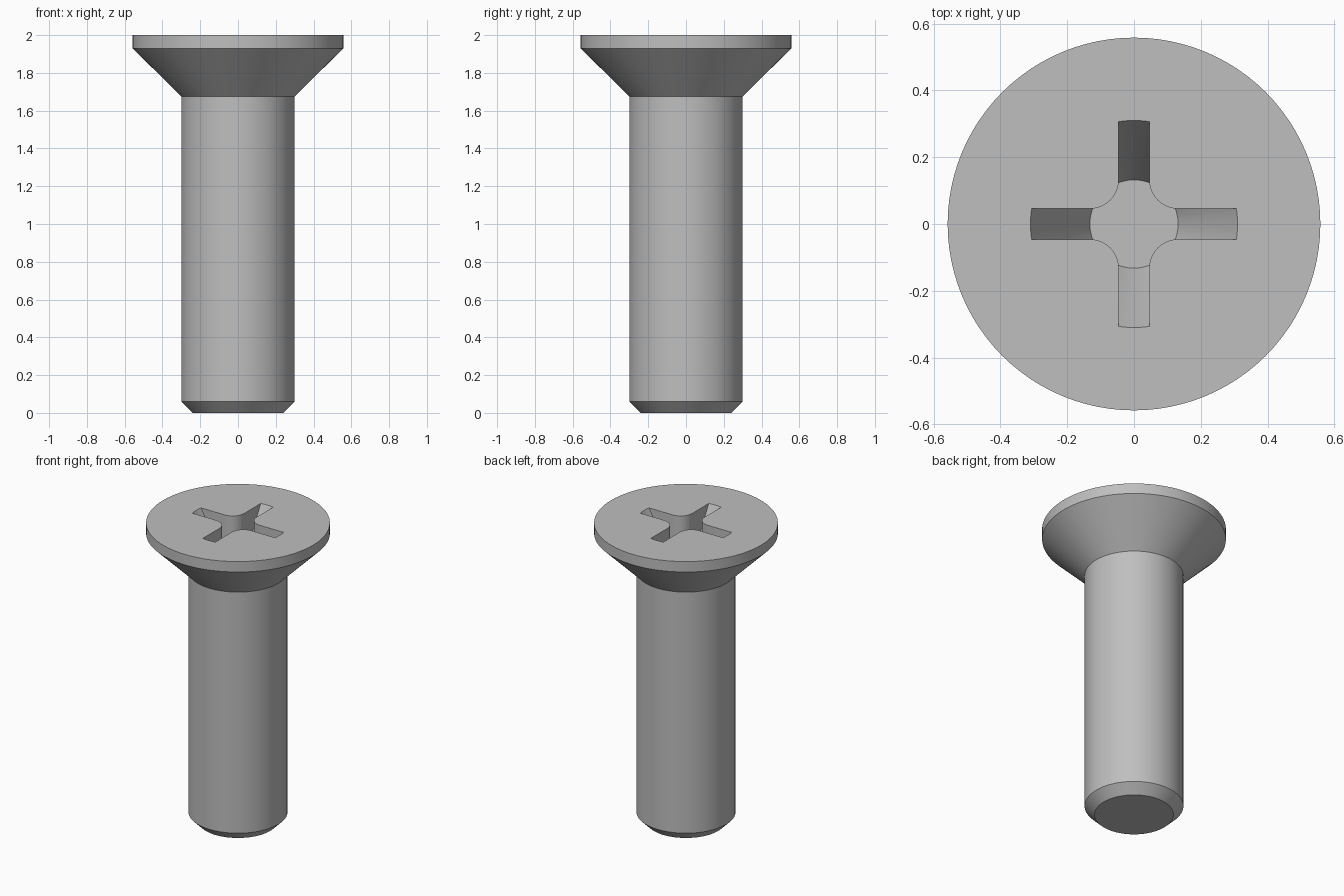
import bpy, bmesh, math

if "Cube" in bpy.data.objects:
    bpy.data.objects.remove(bpy.data.objects["Cube"], do_unlink=True)

STEEL = bpy.data.materials.new("grey steel")
STEEL.use_nodes = True
GREY = (0.52, 0.52, 0.52, 1)
STEEL.diffuse_color = GREY
STEEL.node_tree.nodes["Principled BSDF"].inputs["Base Color"].default_value = GREY


def make_object(name, bm):
    bmesh.ops.recalc_face_normals(bm, faces=bm.faces)
    mesh = bpy.data.meshes.new(name)
    bm.to_mesh(mesh)
    bm.free()
    mesh.materials.append(STEEL)
    obj = bpy.data.objects.new(name, mesh)
    bpy.context.collection.objects.link(obj)
    return obj


def stack(name, rings):
    """Closed solid through a list of outlines, capped at both ends."""
    bm = bmesh.new()
    loops = [[bm.verts.new(p) for p in ring] for ring in rings]
    n = len(loops[0])
    for low, high in zip(loops, loops[1:]):
        for i in range(n):
            j = (i + 1) % n
            bm.faces.new((low[i], low[j], high[j], high[i]))
    bm.faces.new(loops[0])
    bm.faces.new(loops[-1])
    return make_object(name, bm)


def circle(r, z, n=96):
    return [(r * math.cos(math.tau * i / n), r * math.sin(math.tau * i / n), z)
            for i in range(n)]


def boolean(target, cutter, operation):
    mod = target.modifiers.new("recess", "BOOLEAN")
    mod.operation = operation
    mod.solver = "EXACT"
    mod.object = cutter
    bpy.ops.object.select_all(action="DESELECT")
    bpy.context.view_layer.objects.active = target
    target.select_set(True)
    bpy.ops.object.modifier_apply(modifier=mod.name)
    bpy.data.objects.remove(cutter, do_unlink=True)


# Chamfered shank and countersunk head, turned as one solid
PROFILE = [(0.24, 0), (0.30, 0.06), (0.30, 1.675), (0.558, 1.93), (0.558, 2.0)]
screw = stack("countersunk_screw", [circle(r, z) for r, z in PROFILE])

# Cross outline with rounded inner corners
HALF, FILLET, REACH, STEPS = 0.046, 0.085, 0.45, 10
outline = []
for quarter in range(4):
    c, s = math.cos(quarter * math.pi / 2), math.sin(quarter * math.pi / 2)
    centre = HALF + FILLET
    pts = [(REACH, HALF)]
    for i in range(STEPS + 1):
        a = math.radians(270 - 90 * i / STEPS)
        pts.append((centre + FILLET * math.cos(a), centre + FILLET * math.sin(a)))
    pts.append((HALF, REACH))
    outline += [(x * c - y * s, x * s + y * c) for x, y in pts]

# Cross recess: prism trimmed by a cone so the slot ends slope to the floor
FLOOR, TOP = 1.67, 2.1
slope = (0.31 - 0.132) / (2.0 - FLOOR)
cross = stack("recess_cross", [[(x, y, z) for x, y in outline] for z in (FLOOR - 0.1, TOP + 0.1)])
taper = stack("recess_taper", [circle(0.132, FLOOR), circle(0.132 + slope * (TOP - FLOOR), TOP)])
boolean(cross, taper, "INTERSECT")
boolean(screw, cross, "DIFFERENCE")

# Smooth turned surfaces, crisp edges
bpy.ops.object.select_all(action="DESELECT")
bpy.context.view_layer.objects.active = screw
screw.select_set(True)
bpy.ops.object.shade_smooth_by_angle(angle=math.radians(25))
